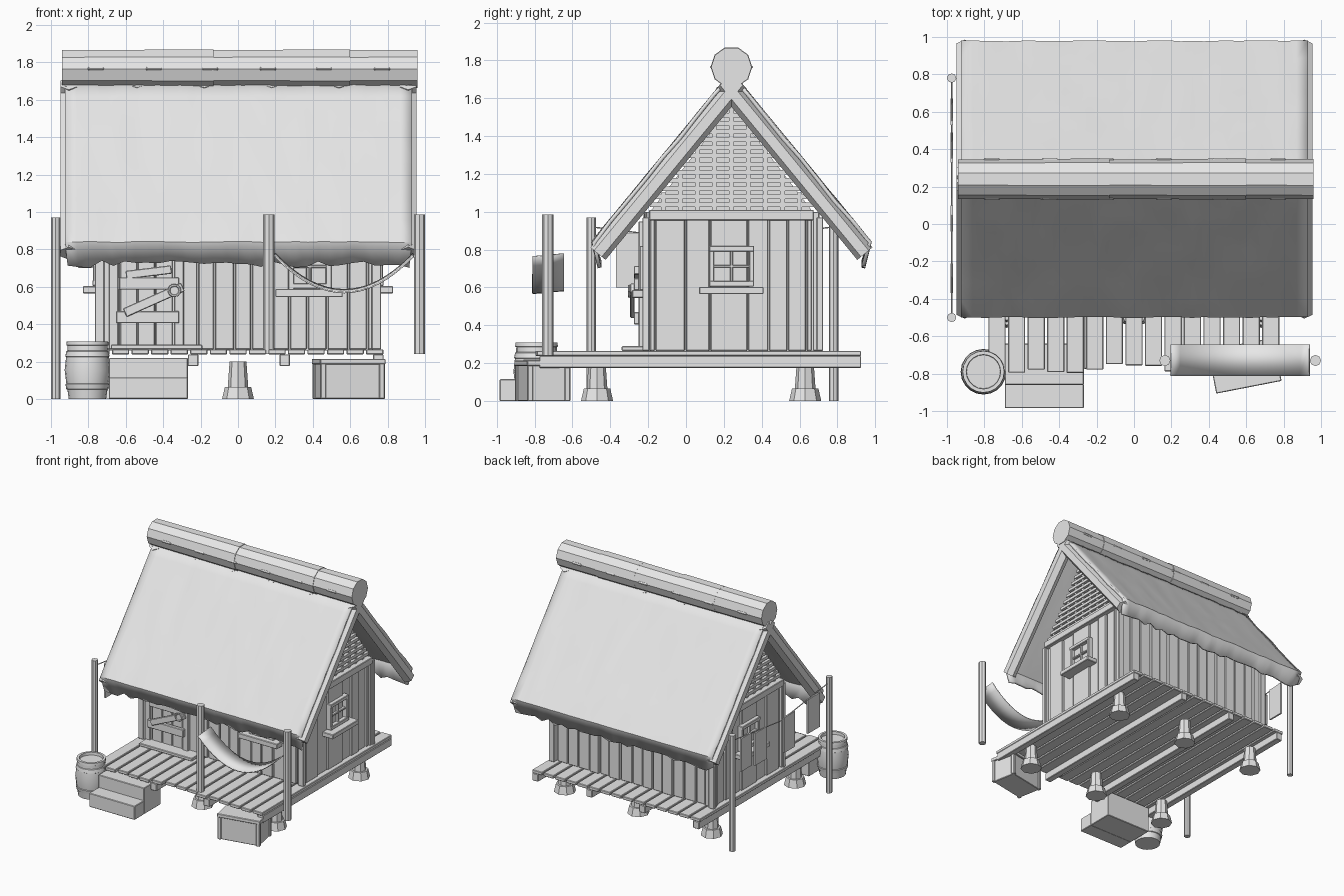
import bpy, bmesh, math, random
from mathutils import Matrix, Vector

random.seed(4)
if "Cube" in bpy.data.objects:
    bpy.data.objects.remove(bpy.data.objects["Cube"])

wood = bpy.data.materials.new("weathered_grey")
wood.use_nodes = True
GREY = (0.8, 0.8, 0.8, 1)
wood.diffuse_color = GREY
wood.node_tree.nodes["Principled BSDF"].inputs["Base Color"].default_value = GREY


def finish(name, bm, bevel=0, smooth=False):
    bmesh.ops.recalc_face_normals(bm, faces=bm.faces)
    me = bpy.data.meshes.new(name)
    bm.to_mesh(me)
    bm.free()
    ob = bpy.data.objects.new(name, me)
    bpy.context.collection.objects.link(ob)
    me.materials.append(wood)
    if bevel:
        mod = ob.modifiers.new("bevel", "BEVEL")
        mod.width, mod.segments = bevel, 1
    if smooth:
        bpy.ops.object.select_all(action="DESELECT")
        ob.select_set(True)
        bpy.context.view_layer.objects.active = ob
        bpy.ops.object.shade_smooth_by_angle(angle=math.radians(35))
    return ob


def box(bm, x, y, z, rot=None):
    """Box from three (low, high) ranges, turned about its centre."""
    lo, hi = Vector((x[0], y[0], z[0])), Vector((x[1], y[1], z[1]))
    m = Matrix.Translation((lo + hi) / 2) @ (rot or Matrix()) @ Matrix.Diagonal((*(hi - lo), 1))
    bmesh.ops.create_cube(bm, size=1, matrix=m)


def pole(bm, a, b, r1, r2=None, sides=8):
    a, b = Vector(a), Vector(b)
    q = (b - a).to_track_quat("Z", "Y").to_matrix().to_4x4()
    bmesh.ops.create_cone(bm, cap_ends=True, segments=sides, radius1=r1, radius2=r2 or r1,
                          depth=(b - a).length, matrix=Matrix.Translation((a + b) / 2) @ q)


def boxes(name, items, bevel=0.004):
    bm = bmesh.new()
    for it in items:
        box(bm, *it)
    return finish(name, bm, bevel)


def poles(name, items):
    bm = bmesh.new()
    for it in items:
        pole(bm, *it)
    return finish(name, bm)


def turn(deg, axis):
    return Matrix.Rotation(math.radians(deg), 4, axis)


# Foundation piers, joists and deck
piers = []
for x in (-0.68, 0, 0.68):
    for y in (-0.47, 0.63):
        piers += [((x, y, 0), (x, y, 0.065), 0.085, 0.07), ((x, y, 0.06), (x, y, 0.2), 0.055, 0.045)]
poles("foundation_piers", piers)
boxes("deck_joists", [((x - 0.028, x + 0.028), (-0.775, 0.925), (0.175, 0.238))
                      for x in (-0.74, -0.24, 0.25, 0.75)])
deck = []
for i in range(15):
    x = -0.778 + i * 0.1045
    deck.append(((x, x + 0.092), (-0.775 + random.uniform(-0.025, 0.03), 0.925), (0.238, 0.265)))
boxes("deck_planks", deck)

# House core with gabled ends
RIDGE_Y, ROOF_Z, SLOPE = 0.24, 1.72, math.atan(1.216)
bm = bmesh.new()
outline = [(-0.19, 0.26), (0.67, 0.26), (0.67, 1.0), (RIDGE_Y, 1.56), (-0.19, 1.0)]
face = bm.faces.new([bm.verts.new((-0.72, y, z)) for y, z in outline])
ext = bmesh.ops.extrude_face_region(bm, geom=[face])
bmesh.ops.translate(bm, vec=(1.44, 0, 0), verts=[v for v in ext["geom"] if isinstance(v, bmesh.types.BMVert)])
finish("house_core", bm)

# Wall boards on the long walls
for name, y, out in (("front_wall_boards", -0.19, -1), ("back_wall_boards", 0.67, 1)):
    items, x = [], -0.755
    while x < 0.74:
        w = min(random.uniform(0.085, 0.12), 0.765 - x)
        y2 = y + out * random.uniform(0.018, 0.035)
        items.append(((x, x + w - 0.008), (min(y, y2), max(y, y2)), (0.265, 1.0)))
        x += w
    boxes(name, items)

# Gable ends: boards, beam, lattice and window
for side, s in (("left", 1), ("right", -1)):
    def xr(a, b):
        return tuple(sorted((s * a, s * b)))
    items, y = [], -0.19
    for i, w in enumerate((0.03, 0.16, 0.13, 0.2, 0.11, 0.1, 0.1, 0.03)):
        items.append((xr(0.71, 0.735 + 0.01 * (i % 2)), (y, y + w - 0.006), (0.265, 0.97)))
        y += w
    for y in (-0.23, 0.69):
        items.append((xr(0.715, 0.765), (y, y + 0.035), (0.265, 0.97)))
    items.append((xr(0.7, 0.775), (-0.195, 0.675), (0.955, 1.01)))
    boxes(side + "_gable_boards", items)

    lattice = []
    for i in range(13):
        z = 1.025 + i * 0.043
        half = (1.585 - z) / 1.3
        lattice.append((xr(0.715, 0.745), (RIDGE_Y - half, RIDGE_Y + half), (z, z + 0.024)))
    for i in range(-4, 5):
        y = RIDGE_Y + i * 0.09
        lattice.append((xr(0.715, 0.738), (y - 0.012, y + 0.012), (1.0, 1.57 - abs(i) * 0.117)))
    boxes(side + "_gable_lattice", lattice, 0)

    frame = [(xr(0.73, 0.775), (y, y + 0.027), (0.605, 0.82)) for y in (0.122, 0.333)]
    frame += [(xr(0.73, 0.778), (0.122, 0.36), (z, z + 0.03)) for z in (0.605, 0.79)]
    frame += [(xr(0.73, 0.765), (0.233, 0.249), (0.61, 0.8)), (xr(0.73, 0.765), (0.14, 0.34), (0.705, 0.72)),
              (xr(0.72, 0.83), (0.07, 0.41), (0.565, 0.603))]
    boxes(side + "_window", frame)

# Boarded door and threshold
door = [((x, x + 0.09), (-0.235, -0.19), (0.265, 0.9)) for x in (-0.63, -0.535, -0.44)]
door += [((x, x + 0.05), (-0.25, -0.19), (0.265, 0.95)) for x in (-0.69, -0.34)]
boxes("door", door)
boxes("door_barricade", [
    ((-0.635, -0.315), (-0.275, -0.245), (0.585, 0.65)),
    ((-0.65, -0.315), (-0.275, -0.245), (0.405, 0.47)),
    ((-0.62, -0.28), (-0.295, -0.272), (0.505, 0.555), turn(-24, "Y")),
    ((-0.6, -0.355), (-0.275, -0.245), (0.655, 0.7), turn(-7, "Y"))])
bm = bmesh.new()
ring = [(-0.34 + 0.03 * math.cos(t * math.pi / 5), -0.3, 0.58 + 0.03 * math.sin(t * math.pi / 5)) for t in range(10)]
for i in range(10):
    pole(bm, ring[i - 1], ring[i], 0.007, 0.007, 6)
finish("door_ring", bm)
boxes("threshold", [((-0.68, -0.19), (-0.34, -0.2), (0.265, 0.29))])

# Front window
boxes("front_window", [((0.2, 0.56), (-0.285, -0.19), (0.545, 0.588))]
      + [((x, x + 0.03), (-0.245, -0.19), (0.585, 0.82)) for x in (0.27, 0.47)]
      + [((0.27, 0.5), (-0.245, -0.19), (z, z + 0.03)) for z in (0.588, 0.79)]
      + [((0.377, 0.392), (-0.24, -0.19), (0.6, 0.8)), ((0.28, 0.49), (-0.24, -0.19), (0.7, 0.715))])

# Roof slopes: sagging sheet with a hanging fringe, edge poles and rafters
FOLD, COLS = 1.145, 30
for side, s in (("front", -1), ("back", 1)):
    m = Matrix.Translation((0, RIDGE_Y, ROOF_Z)) @ Matrix.Rotation(-s * SLOPE, 4, "X")
    bm = bmesh.new()
    rows = []
    for r in range(10):
        row = []
        for c in range(COLS + 1):
            x = -0.925 + 1.855 * c / COLS
            if r < 9:
                p = m @ Vector((x, s * FOLD * r / 8, 0.003 + random.uniform(-0.004, 0.004)))
            else:
                p = m @ Vector((x * 0.985, s * FOLD, 0))
                p += Vector((0, -s * 0.03, -0.115 + random.uniform(-0.018, 0.022)))
            row.append(bm.verts.new(p))
        rows.append(row)
    for a, b in zip(rows, rows[1:]):
        for c in range(COLS):
            bm.faces.new((a[c], a[c + 1], b[c + 1], b[c]))
    sheet = finish(side + "_roof_sheet", bm, smooth=True)
    solid = sheet.modifiers.new("thickness", "SOLIDIFY")
    solid.thickness, solid.offset = 0.02, 0
    poles(side + "_roof_edge_poles", [(m @ Vector((x, 0, -0.053)), m @ Vector((x, s * 1.175, -0.053)), 0.052, 0.052, 6)
                                      for x in (-0.905, 0.91)])
    poles(side + "_rafters", [(m @ Vector((x, 0, -0.05)), m @ Vector((x, s * 1.13, -0.05)), 0.035)
                              for x in (-0.54, -0.18, 0.18, 0.54)])

# Ridge roll in sections, with pegs through it
bm = bmesh.new()
cuts = [-0.94, -0.5, -0.13, 0.24, 0.6, 0.96]
for i, (a, b) in enumerate(zip(cuts, cuts[1:])):
    r = 0.105 + 0.003 * (i % 2)
    pole(bm, (a, RIDGE_Y, 1.765), (b, RIDGE_Y, 1.765), r, r + 0.002, 10)
bmesh.ops.rotate(bm, verts=bm.verts, cent=(0, RIDGE_Y, 1.765), matrix=Matrix.Rotation(math.radians(18), 3, "X"))
finish("ridge_roll", bm)
boxes("ridge_pegs", [((x - 0.045, x + 0.045), (RIDGE_Y - 0.113, RIDGE_Y + 0.113), (1.755, 1.775))
                     for x in (-0.76, -0.45, -0.15, 0.16, 0.46, 0.77)], 0.008)

# Hammock between two posts
poles("hammock_posts", [((x, -0.73, 0.24), (x, -0.73, 0.985), 0.03) for x in (0.165, 0.97)])
bm = bmesh.new()
pairs = []
for i in range(17):
    t = i / 16
    x, z = 0.195 + 0.745 * t, 0.57 + 0.195 * (2 * t - 1) ** 2
    pairs.append([bm.verts.new((x, y, z + dz)) for y, dz in ((-0.812, -0.005), (-0.645, 0.01))])
for (a, b), (c, d) in zip(pairs, pairs[1:]):
    bm.faces.new((a, c, d, b))
cloth = finish("hammock_cloth", bm, smooth=True)
cloth.modifiers.new("thickness", "SOLIDIFY").thickness = 0.008

# Washing line with hanging cloths
poles("washing_line_posts", [((-0.975, y, 0), (-0.975, y, 0.97), 0.025) for y in (-0.5, 0.78)])
poles("washing_line", [((-0.975, -0.5, 0.92), (-0.975, 0.14, 0.84), 0.004, 0.004, 5),
                       ((-0.975, 0.14, 0.84), (-0.975, 0.78, 0.92), 0.004, 0.004, 5)])
boxes("hanging_cloths", [((-0.982, -0.968), (a, b), (lo, hi)) for a, b, lo, hi in (
    (-0.37, -0.21, 0.6, 0.885), (-0.04, 0.1, 0.56, 0.855), (0.33, 0.49, 0.6, 0.87), (0.53, 0.67, 0.62, 0.895))], 0)

# Steps and crate
boxes("front_steps", [((-0.69, -0.268), (-0.86, -0.64), (0, 0.22)), ((-0.69, -0.268), (-0.985, -0.855), (0, 0.115))])
crate = [((-0.165, 0.165), (-0.105, 0.105), (0, 0.19)), ((-0.178, 0.178), (-0.118, 0.118), (0.185, 0.215))]
crate += [((x - 0.015, x + 0.015), (y - 0.015, y + 0.015), (0, 0.19)) for x in (-0.16, 0.16) for y in (-0.1, 0.1)]
ob = boxes("crate", crate)
ob.location = (0.592, -0.757, 0)
ob.rotation_euler.z = math.radians(11)

# Barrel with hoops, spun from a profile
bm = bmesh.new()
prof = [(0, 0), (0.1, 0), (0.107, 0.05), (0.113, 0.053), (0.118, 0.08), (0.113, 0.083), (0.122, 0.155),
        (0.114, 0.225), (0.119, 0.228), (0.113, 0.255), (0.108, 0.258), (0.107, 0.285), (0.113, 0.288),
        (0.111, 0.308), (0.092, 0.308), (0.09, 0.285), (0, 0.285)]
vs = [bm.verts.new((r, 0, z)) for r, z in prof]
es = [bm.edges.new(p) for p in zip(vs, vs[1:])]
bmesh.ops.spin(bm, geom=vs + es, axis=(0, 0, 1), cent=(0, 0, 0), angle=math.tau, steps=20)
bmesh.ops.remove_doubles(bm, verts=bm.verts, dist=0.0005)
finish("barrel", bm, smooth=True).location = (-0.805, -0.79, 0)
